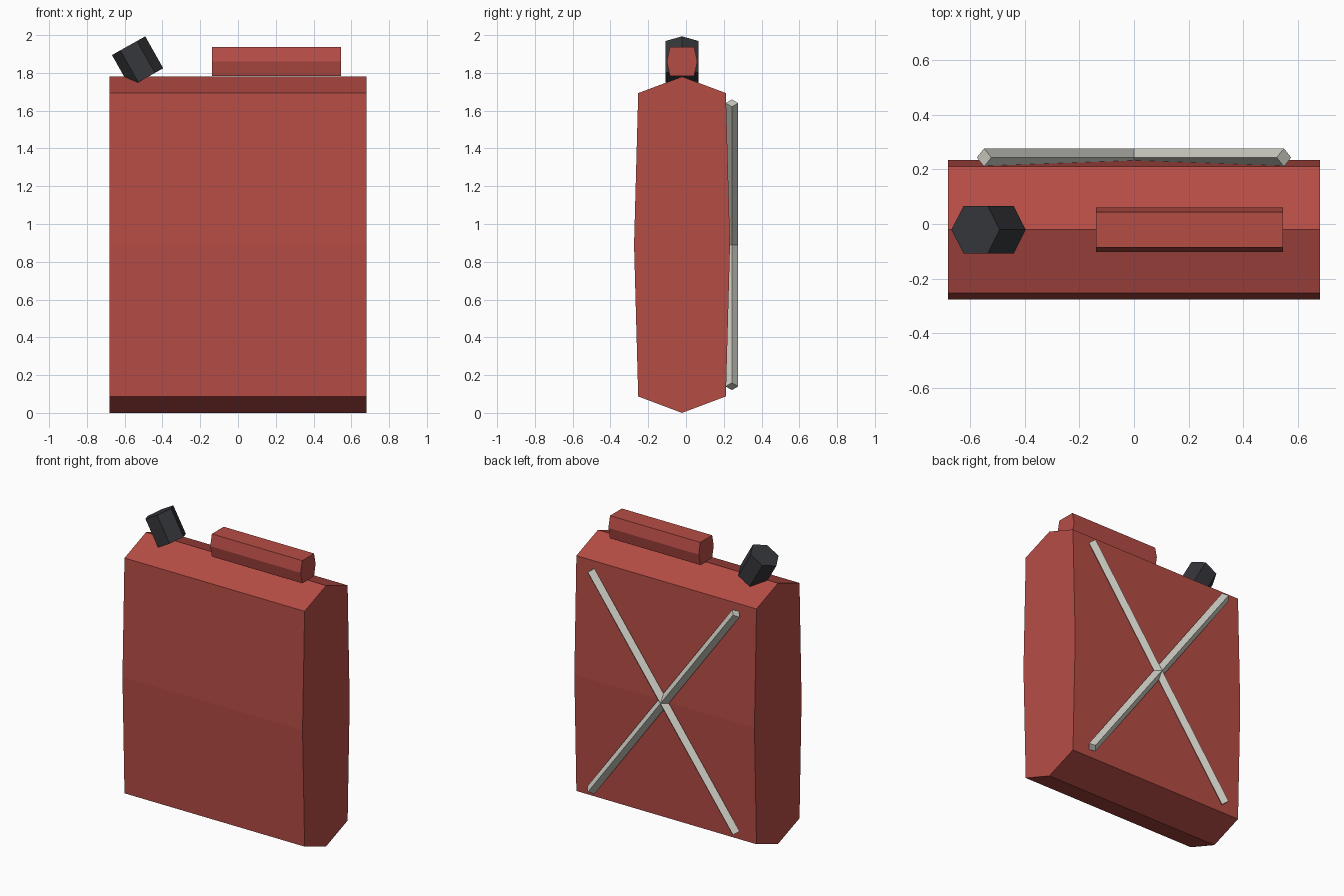
import bpy, bmesh, math
from mathutils import Vector

if "Cube" in bpy.data.objects:
    bpy.data.objects.remove(bpy.data.objects["Cube"])


def material(name, rgb):
    m = bpy.data.materials.new(name)
    m.diffuse_color = (*rgb, 1.0)
    m.use_nodes = True
    m.node_tree.nodes["Principled BSDF"].inputs["Base Color"].default_value = m.diffuse_color
    return m


RED = material("can_red", (0.47, 0.073, 0.06))
CHARCOAL = material("cap_charcoal", (0.037, 0.038, 0.045))
PALE = material("brace_pale_grey", (0.61, 0.61, 0.55))

MID_Y = -0.021


def prism(name, ring, start, end, mat):
    """Flat-faced prism: a ring of offsets swept from start to end."""
    bm = bmesh.new()
    a = [bm.verts.new(Vector(start) + p) for p in ring]
    b = [bm.verts.new(Vector(end) + p) for p in ring]
    n = len(ring)
    for i in range(n):
        j = (i + 1) % n
        bm.faces.new((a[i], a[j], b[j], b[i]))
    bm.faces.new(a)
    bm.faces.new(b)
    bmesh.ops.recalc_face_normals(bm, faces=bm.faces)
    mesh = bpy.data.meshes.new(name)
    bm.to_mesh(mesh)
    bm.free()
    mesh.materials.append(mat)
    obj = bpy.data.objects.new(name, mesh)
    bpy.context.collection.objects.link(obj)
    return obj


def regular_ring(u, v, radius, sides):
    """Regular polygon in the plane of the unit vectors u and v."""
    steps = [2 * math.pi * i / sides for i in range(sides)]
    return [(u * math.cos(t) + v * math.sin(t)) * radius for t in steps]


Y = Vector((0, 1, 0))

# Can body: bulging eight-sided profile swept across the width
half = [(0, 0.89), (0.232, 0.803), (0.254, 0), (0.232, -0.803)]
profile = half + [(-y, -z) for y, z in half]
prism("can_body", [Vector((0, y, z)) for y, z in profile],
      (-0.68, MID_Y, 0.89), (0.68, MID_Y, 0.89), RED)

# Carry handle: six-sided bar resting over the ridge
half = [(0.064, 0.077), (0.081, 0), (0.064, -0.077)]
profile = half + [(-y, -z) for y, z in half]
prism("handle", [Vector((0, y, z)) for y, z in profile],
      (-0.138, MID_Y, 1.861), (0.544, MID_Y, 1.861), RED)

# Spout cap: hexagonal prism leaning outwards
top = Vector((-0.579, MID_Y, 1.944))
bottom = Vector((-0.484, MID_Y, 1.775))
across = (top - bottom).normalized().cross(Y)
prism("spout_cap", regular_ring(across, Y, 0.101, 6), bottom, top, CHARCOAL)

# Crossed braces on the back: diamond-section bars
for name, side in (("brace_rising", 1), ("brace_falling", -1)):
    reach = Vector((0.548 * side, 0, 0.75))
    centre = Vector((0, 0.243, 0.89))
    lateral = reach.normalized().cross(Y)
    prism(name, regular_ring(lateral, Y, 0.033, 4),
          centre - reach, centre + reach, PALE)
